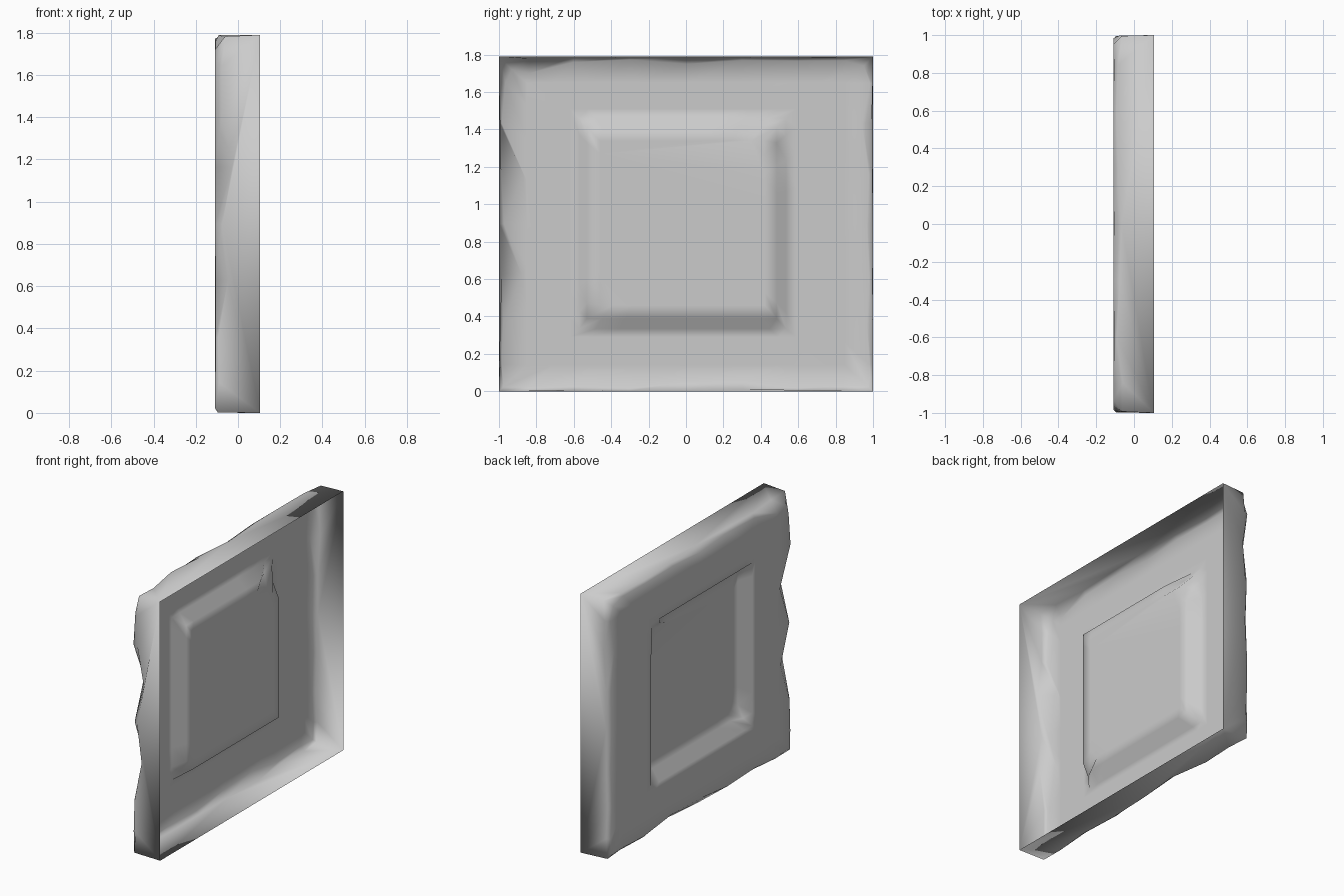
import bpy, bmesh, random

random.seed(4)
cube = bpy.data.objects.get("Cube")
if cube:
    bpy.data.objects.remove(cube)

H = 1.79
BACK, FACE, FLOOR = 0.105, -0.108, -0.025
STEPS = [0, .08, .2, .35, .5, .65, .8, .92]
N = 4 * len(STEPS)

bm = bmesh.new()


def rect_ring(y0, y1, z0, z1):
    """Points round a rectangle, starting at the low front corner."""
    c = [(y0, z0), (y1, z0), (y1, z1), (y0, z1)]
    pts = []
    for k in range(4):
        a, b = c[k], c[(k + 1) % 4]
        pts += [[a[0] + (b[0] - a[0]) * f, a[1] + (b[1] - a[1]) * f] for f in STEPS]
    return pts


def inset(p, d):
    return [max(-1 + d, min(1 - d, p[0])), max(d, min(H - d, p[1]))]


def verts(pts, xs):
    return [bm.verts.new((x, p[0], p[1])) for p, x in zip(pts, xs)]


def bridge(a, b):
    for i in range(N):
        j = (i + 1) % N
        bm.faces.new((a[i], a[j], b[j], b[i]))


# Worn outer edge: chips reach further into the face at chosen points
chips = {4: .05, 5: .06, 14: .06, 16: .05, 20: .04, 23: .09, 24: .07,
         27: .13, 29: .12}
base = rect_ring(-1, 1, 0, H)
edge_pts, edge_x, lip_pts = [], [], []
for i, p in enumerate(base):
    chip = chips.get(i, 0)
    edge_pts.append(inset(p, random.uniform(0, .008) + chip * .08))
    edge_x.append(-.085 + random.uniform(-.012, .012) + chip * .35)
    lip_pts.append(inset(p, max(chip, random.uniform(.015, .035))))
edge = verts(edge_pts, edge_x)
lip = verts(lip_pts, [FACE + random.uniform(-.002, .002) for _ in base])

# Side walls: long triangles fanned from the four back corners
rim = [bm.verts.new((BACK, y, z)) for y, z in ((-1, 0), (1, 0), (1, H), (-1, H))]
half = len(STEPS) // 2
for k in range(4):
    a, b = rim[k], rim[(k + 1) % 4]
    side = [edge[(k * len(STEPS) + s) % N] for s in range(len(STEPS) + 1)]
    for s in range(len(STEPS)):
        bm.faces.new((a if s < half else b, side[s + 1], side[s]))
    bm.faces.new((a, b, side[half]))

# Flat border, sunken panel walls and panel floor
flat = [FACE] * N
border = verts(rect_ring(-.85, .85, .14, H - .14), flat)
frame = verts(rect_ring(-.62, .59, .29, 1.51), flat)
panel_rim = verts(rect_ring(-.57, .535, .335, 1.46), flat)
floor_x = [FLOOR] * N
for i in (15, 16, 17):          # worn-away corner of the panel
    floor_x[i] = FLOOR - .055
floor_x[0] = FLOOR - .04
panel_edge = verts(rect_ring(-.53, .485, .39, 1.41), floor_x)
panel_mid = verts(rect_ring(-.46, .42, .46, 1.34), [FLOOR] * N)
rings = [edge, lip, border, frame, panel_rim, panel_edge, panel_mid]
for a, b in zip(rings, rings[1:]):
    bridge(a, b)
bm.faces.new(panel_mid)

# Make normals point out of the carved face
bmesh.ops.recalc_face_normals(bm, faces=bm.faces[:])
bm.faces.ensure_lookup_table()
if bm.faces[-1].normal.x > 0:
    bmesh.ops.reverse_faces(bm, faces=bm.faces[:])
for f in bm.faces:
    f.smooth = True

mesh = bpy.data.meshes.new("stone_panel")
bm.to_mesh(mesh)
bm.free()
stone = bpy.data.materials.new("grey_stone")
stone.use_nodes = True
grey = (.6, .6, .6, 1)
stone.diffuse_color = grey
stone.node_tree.nodes["Principled BSDF"].inputs["Base Color"].default_value = grey
mesh.materials.append(stone)
panel = bpy.data.objects.new("stone_panel", mesh)
bpy.context.collection.objects.link(panel)
